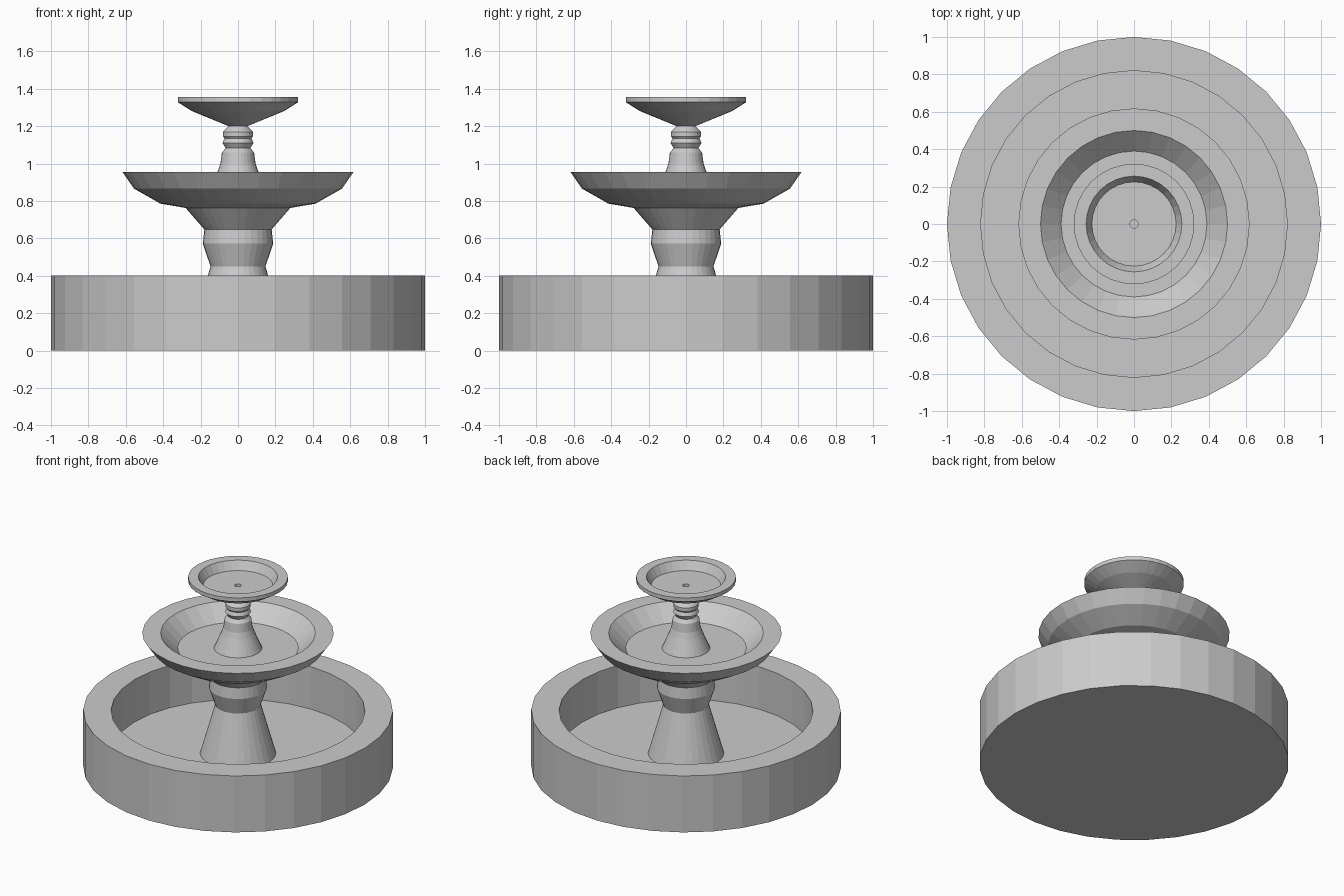
import bpy, bmesh, math

if "Cube" in bpy.data.objects:
    bpy.data.objects.remove(bpy.data.objects["Cube"])

SIDES = 32


def lathe(name, profile):
    """Revolve (radius, z) points about z; radius 0 closes to a pole."""
    bm = bmesh.new()
    rings = []
    for r, z in profile:
        if r == 0:
            rings.append([bm.verts.new((0, 0, z))])
        else:
            rings.append([bm.verts.new((r * math.cos(2 * math.pi * i / SIDES),
                                        r * math.sin(2 * math.pi * i / SIDES), z))
                          for i in range(SIDES)])
    for a, b in zip(rings, rings[1:]):
        for i in range(SIDES):
            j = (i + 1) % SIDES
            if len(a) == 1:
                bm.faces.new((a[0], b[j], b[i]))
            elif len(b) == 1:
                bm.faces.new((a[i], a[j], b[0]))
            else:
                bm.faces.new((a[i], a[j], b[j], b[i]))
    mesh = bpy.data.meshes.new(name)
    bm.to_mesh(mesh)
    bm.free()
    obj = bpy.data.objects.new(name, mesh)
    bpy.context.collection.objects.link(obj)
    return obj


# Profiles run from the underside outward, over the rim and in to the next stem,
# so the parts meet edge to edge without hidden internal caps.

# Ground pool with thick wall
lathe("pool_basin", [(0, 0), (1, 0), (1, 0.402), (0.82, 0.402), (0.82, 0.1), (0.245, 0.1)])

# Lower pedestal: cone and swollen collar
lathe("lower_pedestal", [(0.245, 0.1), (0.147, 0.45), (0.188, 0.572), (0.18, 0.648)])

# Wide middle bowl
lathe("middle_bowl", [(0.18, 0.648), (0.28, 0.763), (0.415, 0.786), (0.556, 0.866),
                      (0.618, 0.955), (0.5, 0.955), (0.39, 0.85), (0.155, 0.85)])

# Upper stem with turned rings
lathe("upper_stem", [(0.155, 0.85), (0.108, 0.96), (0.094, 1.0), (0.086, 1.06),
                     (0.066, 1.083), (0.083, 1.11), (0.072, 1.135), (0.08, 1.145),
                     (0.08, 1.17), (0.05, 1.2)])

# Small top bowl with spout hole
lathe("top_bowl", [(0.05, 1.2), (0.245, 1.28), (0.322, 1.328), (0.322, 1.355),
                   (0.256, 1.355), (0.225, 1.295), (0.022, 1.295),
                   (0.022, 1.275), (0, 1.275)])
